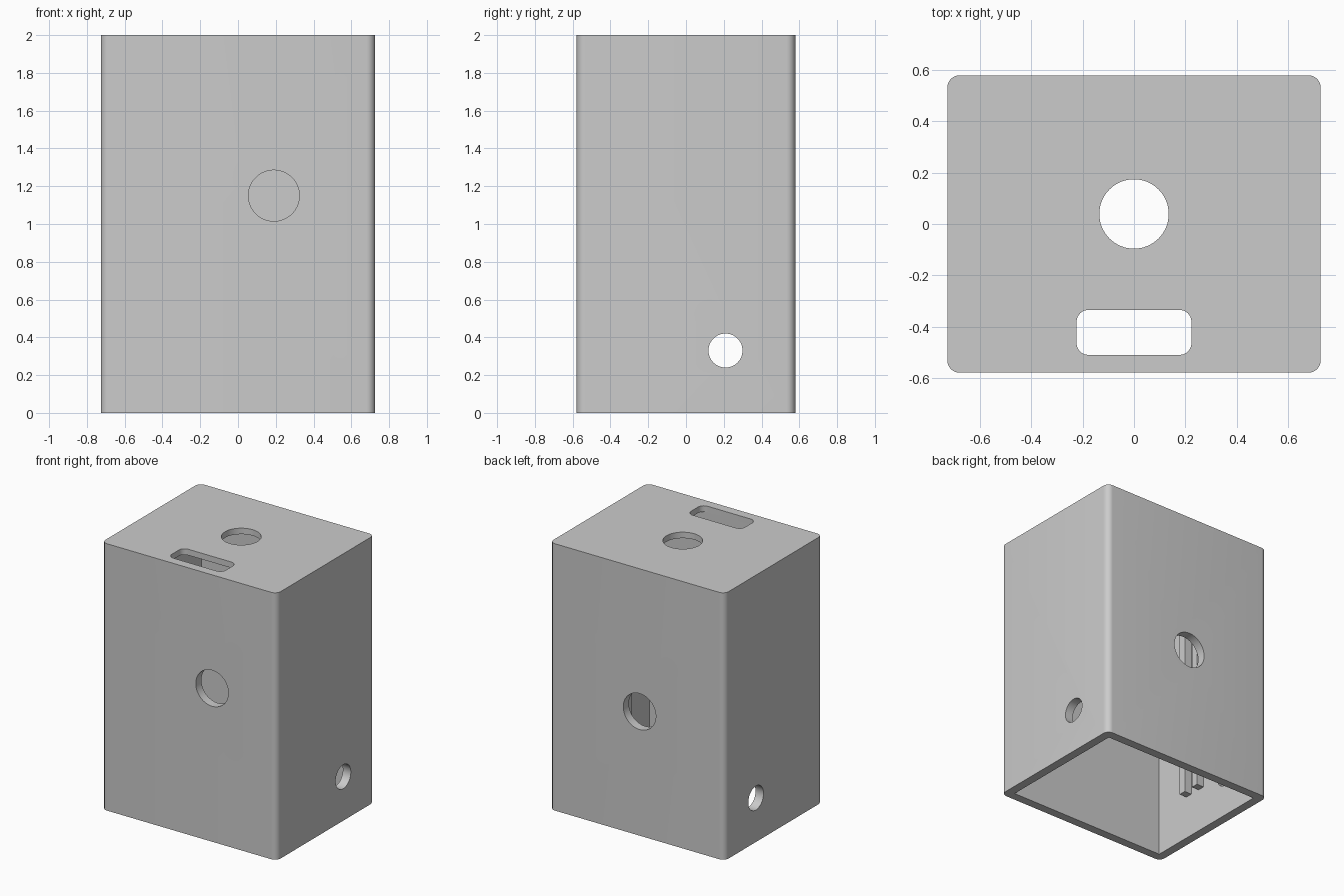
import bpy, bmesh, math
from mathutils import Matrix

cube = bpy.data.objects.get("Cube")
if cube:
    bpy.data.objects.remove(cube, do_unlink=True)

WIDTH, DEPTH, HEIGHT = 1.452, 1.157, 2.0
WALL, LID, CORNER = 0.066, 0.045, 0.046
HOLE = 0.135

grey = bpy.data.materials.new("plain_grey")
grey.use_nodes = True
colour = (0.6, 0.6, 0.6, 1)
grey.diffuse_color = colour
grey.node_tree.nodes["Principled BSDF"].inputs["Base Color"].default_value = colour


def add_object(name, bm):
    bmesh.ops.recalc_face_normals(bm, faces=bm.faces)
    mesh = bpy.data.meshes.new(name)
    bm.to_mesh(mesh)
    bm.free()
    mesh.materials.append(grey)
    obj = bpy.data.objects.new(name, mesh)
    bpy.context.scene.collection.objects.link(obj)
    return obj


def block(name, size, centre, radius=0):
    """Box, optionally with rounded vertical edges."""
    bm = bmesh.new()
    bmesh.ops.create_cube(bm, size=1)
    bmesh.ops.scale(bm, vec=size, verts=bm.verts)
    if radius:
        upright = [e for e in bm.edges
                   if abs(e.verts[0].co.z - e.verts[1].co.z) > size[2] / 2]
        bmesh.ops.bevel(bm, geom=upright, offset=radius, segments=8,
                        profile=0.5, affect='EDGES')
    bmesh.ops.translate(bm, vec=centre, verts=bm.verts)
    return add_object(name, bm)


def drill(name, radius, length, centre, axis):
    """Round cutter along the named axis."""
    turn = {'X': Matrix.Rotation(math.pi / 2, 4, 'Y'),
            'Y': Matrix.Rotation(math.pi / 2, 4, 'X'),
            'Z': Matrix.Identity(4)}[axis]
    bm = bmesh.new()
    bmesh.ops.create_cone(bm, cap_ends=True, segments=64, radius1=radius,
                          radius2=radius, depth=length,
                          matrix=Matrix.Translation(centre) @ turn)
    return add_object(name, bm)


# Case with rounded upright corners
case = block("case", (WIDTH, DEPTH, HEIGHT), (0, 0, HEIGHT / 2), CORNER)

# Cavity open at the bottom, plus the openings in lid and walls
cutters = [
    block("cavity", (WIDTH - 2 * WALL, DEPTH - 2 * WALL, HEIGHT),
          (0, 0, HEIGHT / 2 - LID)),
    block("lid_slot", (0.447, 0.175, 0.4), (0, -0.422, HEIGHT), CORNER),
    drill("lid_hole", HOLE, 0.4, (0, 0.039, HEIGHT), 'Z'),
    drill("front_hole", HOLE, 0.4, (0.19, -DEPTH / 2, 1.15), 'Y'),
    drill("back_hole", HOLE, 0.4, (-0.02, DEPTH / 2, 0.93), 'Y'),
    drill("side_holes", 0.09, 2, (0, 0.209, 0.33), 'X'),
]
for cutter in cutters:
    cutter.hide_render = True
    cut = case.modifiers.new(cutter.name, 'BOOLEAN')
    cut.operation = 'DIFFERENCE'
    cut.solver = 'EXACT'
    cut.object = cutter

# Bake the cuts and discard the cutters
graph = bpy.context.evaluated_depsgraph_get()
baked = bpy.data.meshes.new_from_object(case.evaluated_get(graph))
case.modifiers.clear()
case.data = baked
for cutter in cutters:
    bpy.data.objects.remove(cutter, do_unlink=True)

bpy.ops.object.select_all(action='DESELECT')
case.select_set(True)
bpy.context.view_layer.objects.active = case
bpy.ops.object.shade_smooth_by_angle(angle=math.radians(30))

# Paired guide rails on the inside of both side walls
RAIL, START, EMBED = 0.06, 0.33, 0.01
TOP = HEIGHT - LID + EMBED
for side, sign in (("left", 1), ("right", -1)):
    for place, y in (("front", -0.19), ("rear", -0.058)):
        x = WIDTH / 2 - WALL + EMBED - (RAIL + EMBED) / 2
        block(f"{side}_{place}_rail", (RAIL + EMBED, 0.055, TOP - START),
              (sign * x, y, (TOP + START) / 2))
